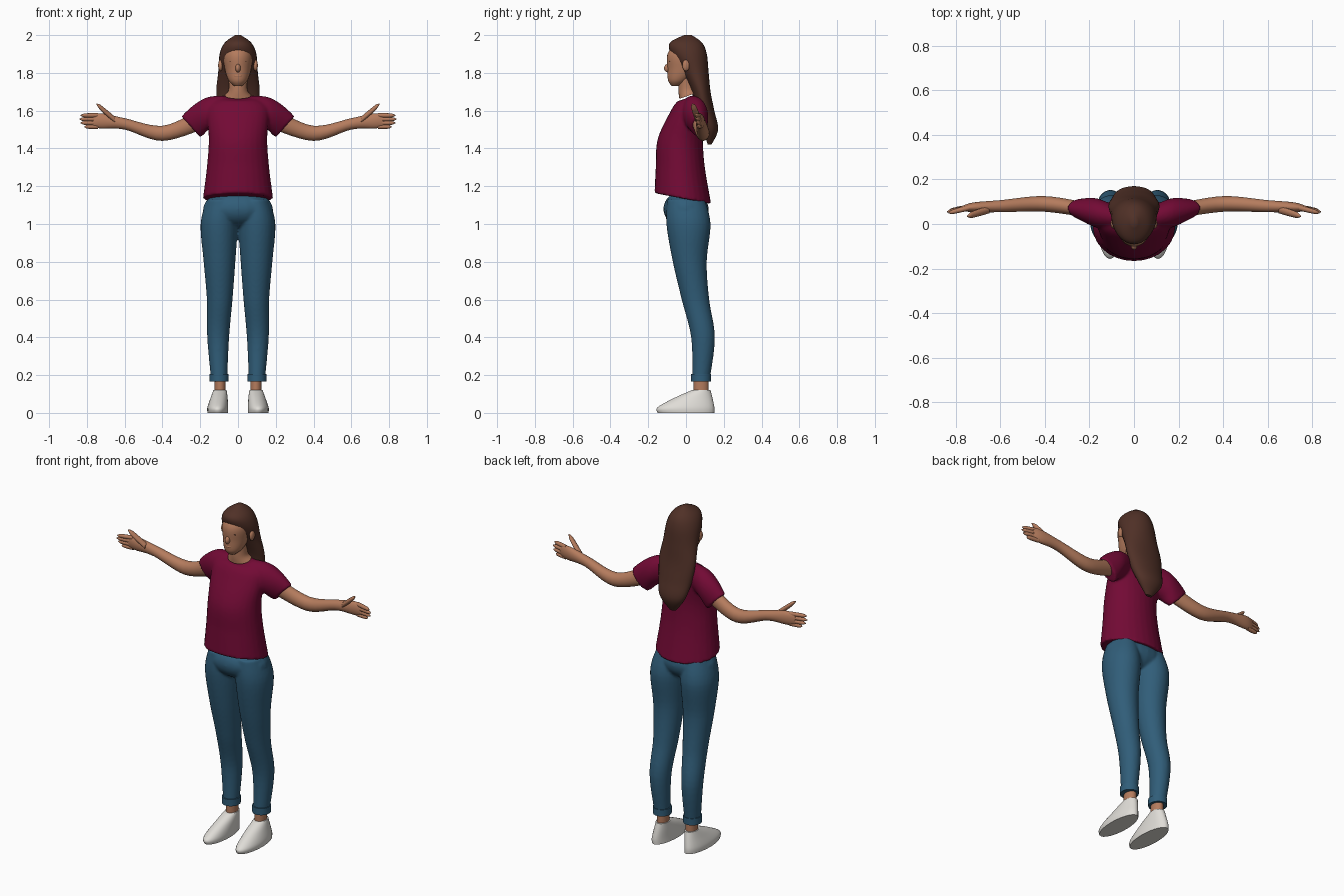
import bpy
import bmesh
import math
from mathutils import Matrix, Vector

old = bpy.data.objects.get("Cube")
if old:
    bpy.data.objects.remove(old, do_unlink=True)


def material(name, colour):
    mat = bpy.data.materials.new(name)
    mat.use_nodes = True
    mat.diffuse_color = (*colour, 1)
    for node in mat.node_tree.nodes:
        if node.type == 'BSDF_PRINCIPLED':
            node.inputs["Base Color"].default_value = (*colour, 1)
            node.inputs["Roughness"].default_value = 0.9
    return mat


skin = material("warm skin", (.46, .2, .11))
hair_brown = material("dark brown hair", (.08, .03, .02))
crimson = material("crimson cotton", (.17, .003, .035))
denim = material("blue denim", (.03, .11, .19))
canvas = material("white canvas", (.74, .72, .68))

BOTH = (1, -1)
CENTRE = (1,)


def blend(before, start, end, after, t):
    """Catmull-Rom value between start and end."""
    start_slope = (end - before) / 2
    end_slope = (after - start) / 2
    ease = t * t * (3 - 2 * t)
    return (start + (end - start) * ease
            + start_slope * t * (1 - t) ** 2
            - end_slope * t * t * (1 - t))


def smooth_rows(rows, steps=6):
    """Fill in sections between the given ones along a smooth curve."""
    rows = [tuple(row) + (0,) * (6 - len(row)) for row in rows]
    padded = [rows[0]] + rows + [rows[-1]]
    result = []
    for neighbours in zip(padded, padded[1:], padded[2:], padded[3:]):
        for step in range(steps):
            result.append([blend(*values, step / steps)
                           for values in zip(*neighbours)])
    result.append(rows[-1])
    return result


def loft(bm, rows, axis='Z', sides=CENTRE, count=28):
    """Skin oval sections: centre x, y, z, two radii and an optional slant."""
    for side in sides:
        rings = []
        for x, y, z, first_radius, second_radius, slant in smooth_rows(rows):
            ring = []
            for index in range(count):
                angle = math.tau * index / count
                u = first_radius * math.cos(angle)
                v = second_radius * math.sin(angle)
                if axis == 'Z':
                    point = Vector((x + u, y + v, z + slant * v))
                else:
                    point = Vector((x + slant * v, y + u, z + v))
                point.x *= side
                ring.append(bm.verts.new(point))
            rings.append(ring)
        for low, high in zip(rings, rings[1:]):
            for index in range(count):
                following = (index + 1) % count
                bm.faces.new((low[index], low[following],
                              high[following], high[index]))
        bm.faces.new(rings[0])
        bm.faces.new(rings[-1])


def ball(bm, centre, radii, sides=CENTRE):
    for side in sides:
        place = Matrix.Translation((centre[0] * side, centre[1], centre[2]))
        bmesh.ops.create_uvsphere(bm, u_segments=24, v_segments=16, radius=1,
                                  matrix=place @ Matrix.Diagonal((*radii, 1)))


def finger(bm, base, tip, radius):
    """Rounded digit that tapers from base to tip, on both hands."""
    base, tip = Vector(base), Vector(tip)
    rows = []
    for step in range(7):
        along = step / 6
        width = radius * (1 - along ** 4) ** .5 + radius / 5
        rows.append((*base.lerp(tip, along), width, width))
    loft(bm, rows, axis='X', sides=BOTH, count=12)


def finish(bm, name, mat, fuse=False):
    """Turn the mesh into an object, optionally fusing overlapping shells."""
    bmesh.ops.recalc_face_normals(bm, faces=bm.faces[:])
    mesh = bpy.data.meshes.new(name)
    bm.to_mesh(mesh)
    bm.free()
    mesh.materials.append(mat)
    for face in mesh.polygons:
        face.use_smooth = True
    mesh.set_sharp_from_angle(angle=math.radians(50))
    obj = bpy.data.objects.new(name, mesh)
    bpy.context.collection.objects.link(obj)
    if fuse:
        remesh = obj.modifiers.new("fuse", 'REMESH')
        remesh.mode = 'VOXEL'
        remesh.voxel_size = .008
        remesh.use_smooth_shade = True
        relax = obj.modifiers.new("relax", 'SMOOTH')
        relax.factor = .5
        relax.iterations = 4


# Shoes with laces
bm = bmesh.new()
loft(bm, [(.107, 0, 0, .055, .15), (.107, 0, .03, .055, .15),
          (.1, .04, .08, .045, .1), (.095, .08, .12, .035, .05)], sides=BOTH)
for lace in range(3):
    ball(bm, (.1, -.04 + lace / 40, .08 + lace / 90), (.02, .007, .006), BOTH)
finish(bm, "shoes", canvas)

# Ankles
bm = bmesh.new()
loft(bm, [(.095, .08, .08, .03, .04), (.095, .08, .2, .03, .04)], sides=BOTH)
finish(bm, "ankles", skin)

# Jeans: legs and pelvis fused together
bm = bmesh.new()
loft(bm, [(.1, .08, .18, .043, .047), (.105, .09, .4, .058, .063),
          (.097, .05, .6, .068, .073), (.098, .02, .8, .084, .09),
          (.1, .013, 1, .098, .117), (.09, 0, 1.13, .075, .1)], sides=BOTH)
ball(bm, (0, 0, 1.08), (.185, .12, .1))
finish(bm, "jeans", denim, fuse=True)

# Rolled cuffs
bm = bmesh.new()
loft(bm, [(.1, .08, .165, .05, .053), (.1, .08, .205, .05, .053)], sides=BOTH)
finish(bm, "jean_cuffs", denim)

# Shirt: torso and sleeves fused together
bm = bmesh.new()
loft(bm, [(0, -.017, 1.135, .186, .15, -.19), (0, -.03, 1.3, .165, .13),
          (0, -.03, 1.45, .155, .12), (0, .01, 1.6, .165, .09),
          (0, .02, 1.65, .13, .065), (0, .015, 1.67, .08, .055, .35)])
loft(bm, [(.08, .03, 1.61, .05, .07), (.17, .05, 1.58, .066, .085, .1),
          (.25, .07, 1.515, .042, .055, .9)], axis='X', sides=BOTH)
finish(bm, "shirt", crimson, fuse=True)

# Arms, palms, fingers and thumbs
bm = bmesh.new()
loft(bm, [(.2, .06, 1.55, .033, .045, .5), (.4, .09, 1.48, .035, .04),
          (.6, .08, 1.53, .027, .03), (.72, .075, 1.545, .022, .04),
          (.775, .07, 1.545, .01, .03)], axis='X', sides=BOTH)
for order in range(4):
    height = 1.575 - order / 50
    reach = .84 - (order - 1) ** 2 / 150
    finger(bm, (.74, .073, height), (reach, .05 + order / 200, height), .01)
finger(bm, (.65, .065, 1.55), (.75, .035, 1.635), .014)
finish(bm, "arms_and_hands", skin)

# Neck, with its base following the collar
bm = bmesh.new()
loft(bm, [(0, .015, 1.68, .07, .05, .35), (0, .01, 1.71, .05, .05, .1),
          (0, .01, 1.77, .05, .05)])
finish(bm, "neck", skin)

# Head with nose, lips and ears
bm = bmesh.new()
loft(bm, [(0, -.055, 1.73, .02, .02), (0, -.04, 1.76, .05, .055),
          (0, -.01, 1.82, .07, .088), (0, 0, 1.9, .077, .098),
          (0, 0, 1.97, .04, .05)])
ball(bm, (0, -.096, 1.825), (.014, .02, .022))
ball(bm, (0, -.09, 1.785), (.022, .009, .009))
ball(bm, (.093, 0, 1.84), (.012, .02, .03), BOTH)
finish(bm, "head", skin)

# Eyelashes
bm = bmesh.new()
ball(bm, (.032, -.086, 1.862), (.013, .004, .002), BOTH)
finish(bm, "eyelashes", hair_brown)

# Long hair, framing the face and falling down the back
bm = bmesh.new()
loft(bm, [(0, .125, 1.42, .02, .01), (0, .13, 1.5, .08, .04),
          (0, .1, 1.6, .105, .05), (0, .08, 1.7, .115, .05),
          (0, .05, 1.8, .105, .07), (0, .015, 1.9, .097, .095),
          (0, 0, 1.96, .07, .085), (0, .01, 2, .015, .02)])
finish(bm, "long_hair", hair_brown)
